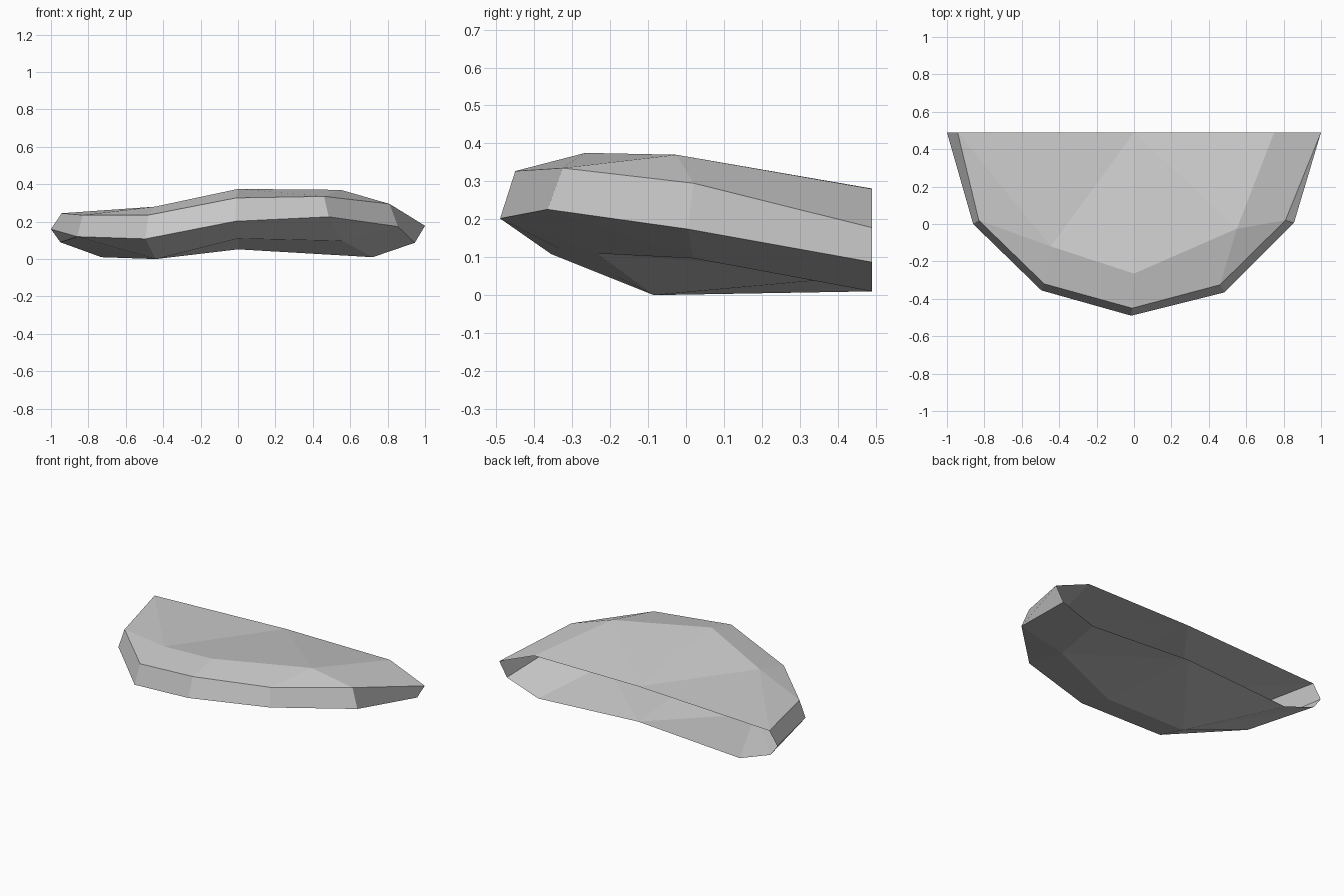
import bpy
import bmesh

cube = bpy.data.objects.get("Cube")
if cube:
    bpy.data.objects.remove(cube)

# One flat stone colour
stone = bpy.data.materials.new("stone_grey")
stone.use_nodes = True
GREY = (0.6, 0.6, 0.6, 1)
stone.diffuse_color = GREY
bsdf = stone.node_tree.nodes["Principled BSDF"]
bsdf.inputs["Base Color"].default_value = GREY
bsdf.inputs["Roughness"].default_value = 0.9

BACK = 0.49
bm = bmesh.new()


def ring(points):
    return [bm.verts.new(p) for p in points]


def stitch(outer, inner, steps):
    """Join two rings; 'b' advances both, 'o' the outer only, 'i' the inner only."""
    o = i = 0
    for step in steps:
        o2 = o + (step in "bo")
        i2 = i + (step in "bi")
        corners = [outer[o], outer[o2], inner[i2], inner[i]]
        bm.faces.new(list(dict.fromkeys(corners)))
        o, i = o2, i2


def fan(centre, rim):
    for a, b in zip(rim, rim[1:]):
        bm.faces.new((a, b, centre))


# Rings run from the +x back corner, round the front, to the -x back corner
upper = ring([(1, BACK, .178), (.81, .02, .295), (.46, -.325, .335),
              (-.01, -.45, .327), (-.48, -.32, .235), (-.83, .02, .235),
              (-.943, BACK, .245)])
middle = ring([(.945, BACK, .087), (.855, .005, .174), (.485, -.365, .226),
               (-.015, -.49, .202), (-.495, -.355, .108), (-.86, 0, .12),
               (-1, BACK, .16), (-.95, BACK, .09)])
crown = ring([(.75, BACK, .28), (.55, -.025, .37), (0, -.265, .375),
              (-.445, -.12, .28)])
base = ring([(.72, BACK, .01), (.56, .02, .097), (0, -.235, .11),
             (-.44, -.085, 0), (-.73, BACK, .01)])
crown_back, base_back = ring([(0, BACK, .281), (0, BACK, .052)])

# Outer wall, with the extra facet at the -x end
stitch(upper, middle, "bbbbbb")
bm.faces.new((middle[5], middle[6], middle[7]))

# Top and underside, leaving the back open
stitch(upper, crown, "bobboo")
fan(crown_back, crown + [upper[6]])
under = middle[:6] + [middle[7]]
stitch(under, base, "bobbooi")
fan(base_back, base)

# Face everything outward
bmesh.ops.recalc_face_normals(bm, faces=bm.faces[:])
bm.normal_update()
top_face = next(f for f in bm.faces if crown_back in f.verts)
if top_face.normal.z < 0:
    bmesh.ops.reverse_faces(bm, faces=bm.faces[:])

mesh = bpy.data.meshes.new("rock_ledge")
bm.to_mesh(mesh)
bm.free()
mesh.materials.append(stone)
ledge = bpy.data.objects.new("rock_ledge", mesh)
bpy.context.collection.objects.link(ledge)
